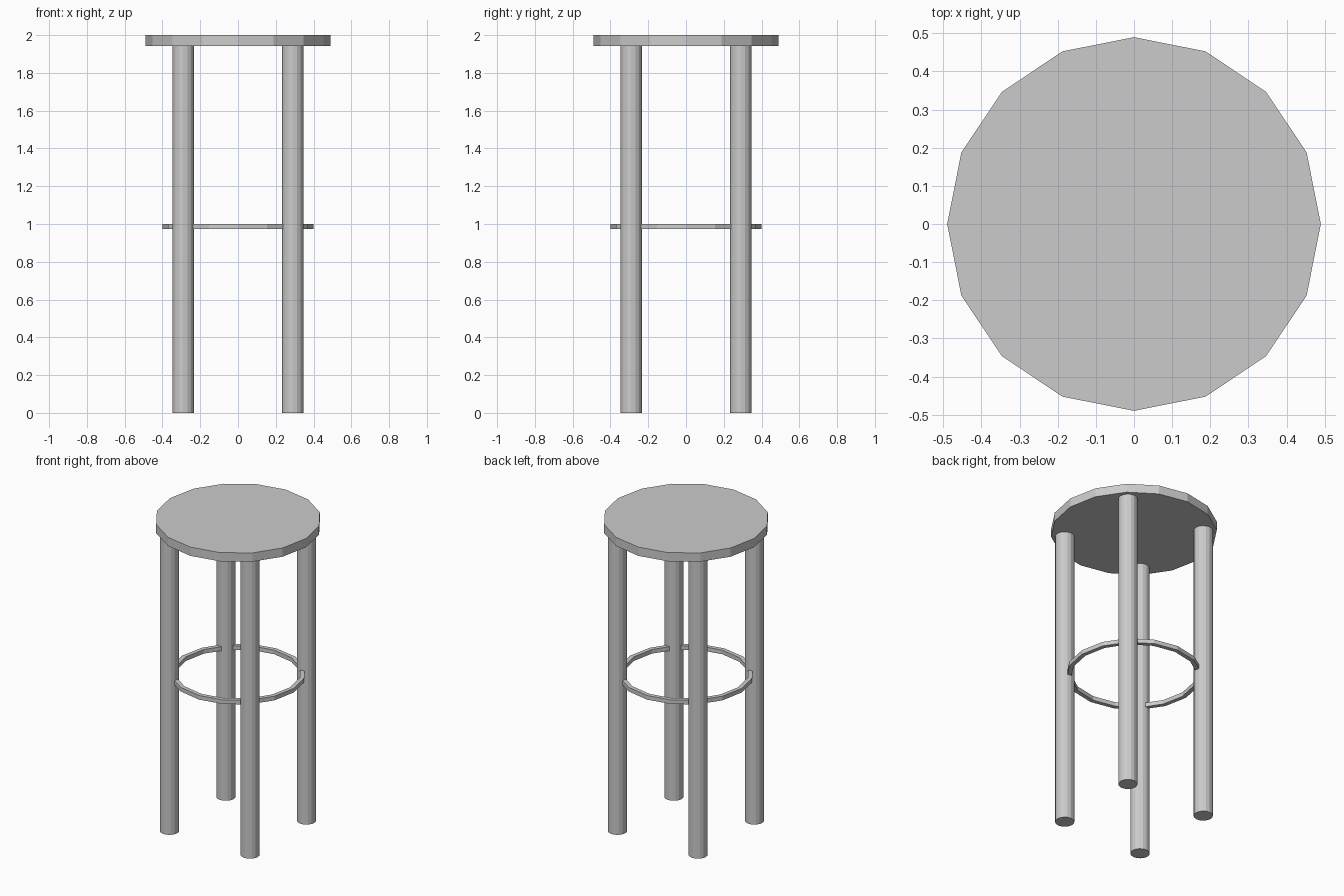
import bpy, bmesh, math

if "Cube" in bpy.data.objects:
    bpy.data.objects.remove(bpy.data.objects["Cube"])

SIDES = 16


def cylinder(name, x, y, z0, z1, radius):
    """Upright flat-faced cylinder with a corner on the +x axis."""
    bm = bmesh.new()
    bottom = [bm.verts.new((x + radius * math.cos(a), y + radius * math.sin(a), z0))
              for a in (math.tau * i / SIDES for i in range(SIDES))]
    face = bm.faces.new(bottom)
    ext = bmesh.ops.extrude_face_region(bm, geom=[face], use_keep_orig=True)
    top = [v for v in ext["geom"] if isinstance(v, bmesh.types.BMVert)]
    bmesh.ops.translate(bm, verts=top, vec=(0, 0, z1 - z0))
    return finish(name, bm)


def ring(name, inner, outer, z0, z1):
    """Rectangular section spun around z."""
    bm = bmesh.new()
    vs = [bm.verts.new((r, 0, z)) for r, z in
          ((inner, z0), (outer, z0), (outer, z1), (inner, z1))]
    edges = [bm.edges.new((vs[i], vs[(i + 1) % 4])) for i in range(4)]
    bmesh.ops.spin(bm, geom=vs + edges, cent=(0, 0, 0), axis=(0, 0, 1),
                   angle=math.tau, steps=SIDES)
    bmesh.ops.remove_doubles(bm, verts=bm.verts, dist=1e-4)
    return finish(name, bm)


def finish(name, bm):
    bmesh.ops.recalc_face_normals(bm, faces=bm.faces)
    mesh = bpy.data.meshes.new(name)
    bm.to_mesh(mesh)
    bm.free()
    obj = bpy.data.objects.new(name, mesh)
    bpy.context.collection.objects.link(obj)
    return obj


# Round seat
cylinder("seat", 0, 0, 1.943, 2.0, 0.49)

# Four straight legs
for fb, y in (("front", -0.29), ("back", 0.29)):
    for side, x in (("left", -0.29), ("right", 0.29)):
        cylinder(f"{fb}_{side}_leg", x, y, 0, 1.943, 0.057)

# Foot ring joining the legs
ring("foot_ring", 0.373, 0.40, 0.973, 1.0)
